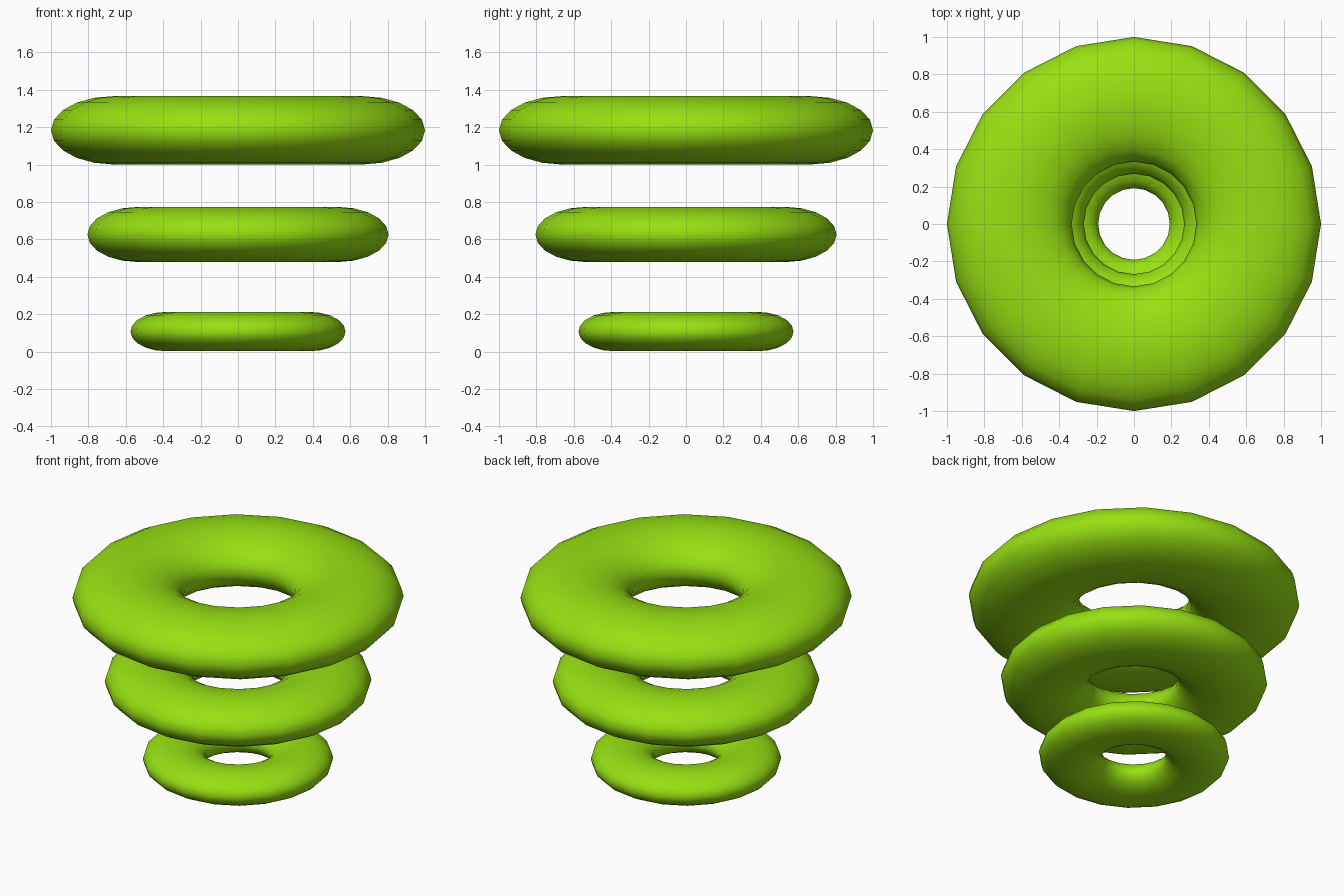
import bpy

cube = bpy.data.objects.get("Cube")
if cube:
    bpy.data.objects.remove(cube, do_unlink=True)

# Single lime colour
lime = bpy.data.materials.new("lime_green")
lime.use_nodes = True
colour = (0.31, 0.75, 0.006, 1)
lime.diffuse_color = colour
lime.node_tree.nodes["Principled BSDF"].inputs["Base Color"].default_value = colour


def add_ring(name, outer_radius, height, centre_z):
    """Flattened smooth ring whose hole is a third of its width."""
    tube = outer_radius / 3
    bpy.ops.mesh.primitive_torus_add(
        major_radius=outer_radius - tube, minor_radius=tube,
        major_segments=20, minor_segments=20, location=(0, 0, centre_z))
    ring = bpy.context.object
    ring.name = name
    ring.scale.z = height / (2 * tube)
    bpy.ops.object.transform_apply(location=False, rotation=False, scale=True)
    bpy.ops.object.shade_smooth()
    ring.data.materials.append(lime)


# Three floating rings, growing upwards
add_ring("bottom_ring", 0.575, 0.21, 0.107)
add_ring("middle_ring", 0.805, 0.294, 0.626)
add_ring("top_ring", 1.0, 0.365, 1.183)
